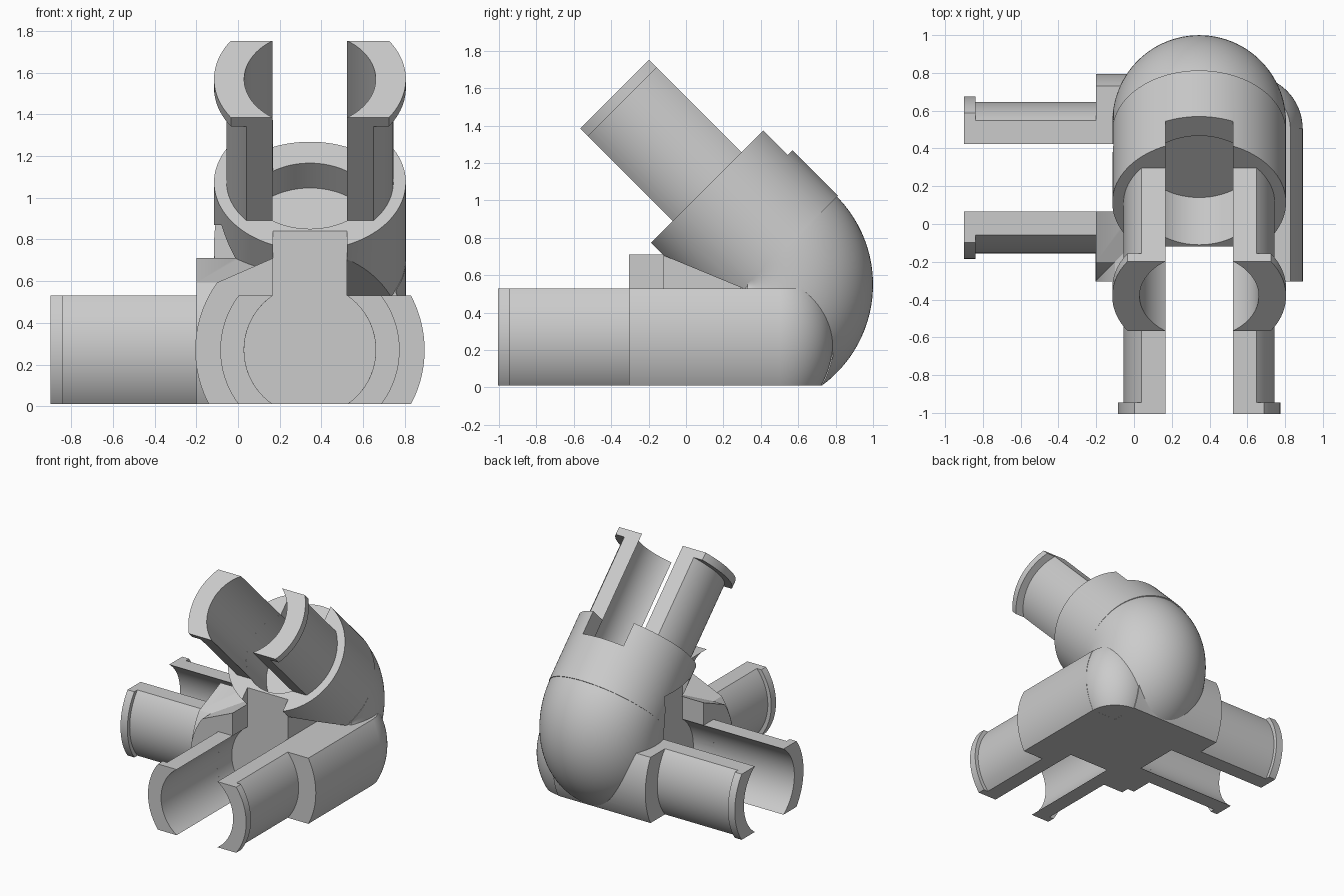
import bpy, bmesh
from math import sin, cos, asin, radians, pi, sqrt
from mathutils import Matrix, Vector

if "Cube" in bpy.data.objects:
    bpy.data.objects.remove(bpy.data.objects["Cube"], do_unlink=True)

grey = bpy.data.materials.new("light_grey")
grey.use_nodes = True
colour = (0.6, 0.6, 0.6, 1)
grey.diffuse_color = colour
grey.node_tree.nodes["Principled BSDF"].inputs["Base Color"].default_value = colour

# Shared sizes
CX, CY, CZ = 0.345, 0.245, 0.27
HOUSING_R, ELBOW_R, BORE_R, HALF_FLAT, SLOT = 0.55, 0.46, 0.3155, 0.26, 0.178
REACH = 0.70
BEND = Vector((CX, 0.33, 0.55))
BEND_R = 0.21


def frame(origin, side, up, out):
    """Arm frame: x across, y up, z outward from the housing face."""
    m = Matrix((side, up, out)).transposed().to_4x4()
    m.translation = Vector(origin)
    return m


d = sqrt(0.5)
FRONT = frame((CX, -0.305, CZ), (1, 0, 0), (0, 0, 1), (0, -1, 0))
SIDE = frame((-0.2, CY, CZ), (0, 1, 0), (0, 0, 1), (-1, 0, 0))
UPPER = frame((CX, 0.113, 1.074), (1, 0, 0), (0, d, d), (0, -d, d))


def arc(r, a, b, n=32):
    return [(r * cos(a + (b - a) * i / n), r * sin(a + (b - a) * i / n)) for i in range(n + 1)]


def finish(name, bm):
    bmesh.ops.recalc_face_normals(bm, faces=bm.faces)
    mesh = bpy.data.meshes.new(name)
    bm.to_mesh(mesh)
    bm.free()
    mesh.materials.append(grey)
    ob = bpy.data.objects.new(name, mesh)
    bpy.context.scene.collection.objects.link(ob)
    return ob


def bridge(bm, a, b):
    for i in range(len(a)):
        j = (i + 1) % len(a)
        bm.faces.new((a[i], a[j], b[j], b[i]))


def extrude(name, profile, w0, w1, matrix):
    bm = bmesh.new()
    low = [bm.verts.new((u, v, w0)) for u, v in profile]
    high = [bm.verts.new((u, v, w1)) for u, v in profile]
    bm.faces.new(low)
    bm.faces.new(high)
    bridge(bm, low, high)
    bm.transform(matrix)
    return finish(name, bm)


def lathe(name, profile, matrix, steps=96):
    """Profile of (radius, height) turned about the local z axis."""
    bm = bmesh.new()
    angles = [2 * pi * (k + 0.5) / steps for k in range(steps)]
    rings = [[bm.verts.new((r * cos(t), r * sin(t), h)) for t in angles] for r, h in profile]
    for a, b in zip(rings, rings[1:]):
        bridge(bm, a, b)
    bm.faces.new(rings[0])
    bm.faces.new(rings[-1])
    bm.transform(matrix)
    return finish(name, bm)


def combine(target, other, operation):
    mod = target.modifiers.new("cut", "BOOLEAN")
    mod.operation = operation
    mod.solver = "EXACT"
    mod.object = other
    bpy.context.view_layer.objects.active = target
    bpy.ops.object.modifier_apply(modifier=mod.name)
    bpy.data.objects.remove(other, do_unlink=True)


def slice_below(target, y, z, angle):
    """Remove everything under a plane through (y, z) whose normal lies at angle from +y."""
    c, s = cos(angle), sin(angle)
    m = frame((CX, y, z), (1, 0, 0), (0, c, s), (0, -s, c))
    box = [(-2, -3), (2, -3), (2, 0), (-2, 0)]
    combine(target, extrude("slice", box, -3, 3, m), "DIFFERENCE")


# Flat-sided barrels: a ridged outer length, then a plain length into the corner
flat_angle = asin(HALF_FLAT / HOUSING_R)
ridge = 0.44
outer = arc(HOUSING_R, -flat_angle, flat_angle)
ridged = outer + [(SLOT, HALF_FLAT), (SLOT, ridge), (-SLOT, ridge)]
ridged += arc(HOUSING_R, radians(144), pi + flat_angle)
plain = outer + arc(HOUSING_R, pi - flat_angle, pi + flat_angle)
body = extrude("connector_body", ridged, 0, -0.6, FRONT)
combine(body, extrude("side_barrel", ridged, 0, -0.6, SIDE), "UNION")
for m in (FRONT, SIDE):
    combine(body, extrude("inner_barrel", plain, -0.59, -0.81, m), "UNION")

# Rounded outer corner joining the two barrels
corner = [(0.284 - HOUSING_R + c, s * 0.998) for c, s in arc(HOUSING_R, -flat_angle, flat_angle)]
combine(body, lathe("corner", corner, Matrix.Translation((0.609, 0.504, CZ))), "UNION")

# Rising tube, mitred underneath
circle = arc(ELBOW_R, 0, 2 * pi, 96)[:-1]
tube = extrude("rising_tube", circle, 0, -0.53, UPPER)
slice_below(tube, 0, 0.656, radians(67.5))

# Bend at the foot of the tube
limit = radians(116)
profile = [(BEND_R + c, s) for c, s in arc(ELBOW_R, -limit, limit, 64)]
bend = lathe("bend", profile, Matrix.Translation(BEND) @ Matrix.Rotation(pi / 2, 4, "Y"))
slice_below(bend, BEND.y, BEND.z, 0)
slice_below(bend, BEND.y - 0.003, BEND.z + 0.003, radians(-45))
slice_below(bend, 0, 0.012, radians(90))
combine(body, bend, "UNION")
combine(body, tube, "UNION")

# Sockets: a round bore and a keyway open to the top
bore = arc(BORE_R, 0, 2 * pi, 64)[:-1]
key = [(-SLOT, 0), (SLOT, 0), (SLOT, 0.6), (-SLOT, 0.6)]
for m, depth in ((FRONT, 0.185), (SIDE, 0.185), (UPPER, 0.354)):
    combine(body, extrude("bore", bore, 0.02, -depth, m), "DIFFERENCE")
    combine(body, extrude("keyway", key, 0.02, -0.1851, m), "DIFFERENCE")


# Pairs of clip prongs, each with a lip at its tip
def prong_profile(r, sign):
    a, b = asin(HALF_FLAT / r), asin(HALF_FLAT / BORE_R)
    pts = arc(r, -a, a) + arc(BORE_R, b, -b)
    return [(u * sign, v) for u, v in pts]


parts = [body]
for label, m, lip_r in (("front", FRONT, 0.43), ("side", SIDE, 0.43), ("upper", UPPER, ELBOW_R)):
    for hand, sign in (("a", 1), ("b", -1)):
        parts.append(extrude(f"{label}_prong_{hand}", prong_profile(0.40, sign),
                             -0.02, REACH - 0.06, m))
        parts.append(extrude(f"{label}_lip_{hand}", prong_profile(lip_r, sign),
                             REACH - 0.06, REACH, m))

# Smooth the curved walls, keep the edges crisp
bpy.ops.object.select_all(action="DESELECT")
for ob in parts:
    ob.select_set(True)
bpy.context.view_layer.objects.active = body
bpy.ops.object.shade_smooth_by_angle(angle=radians(25))
